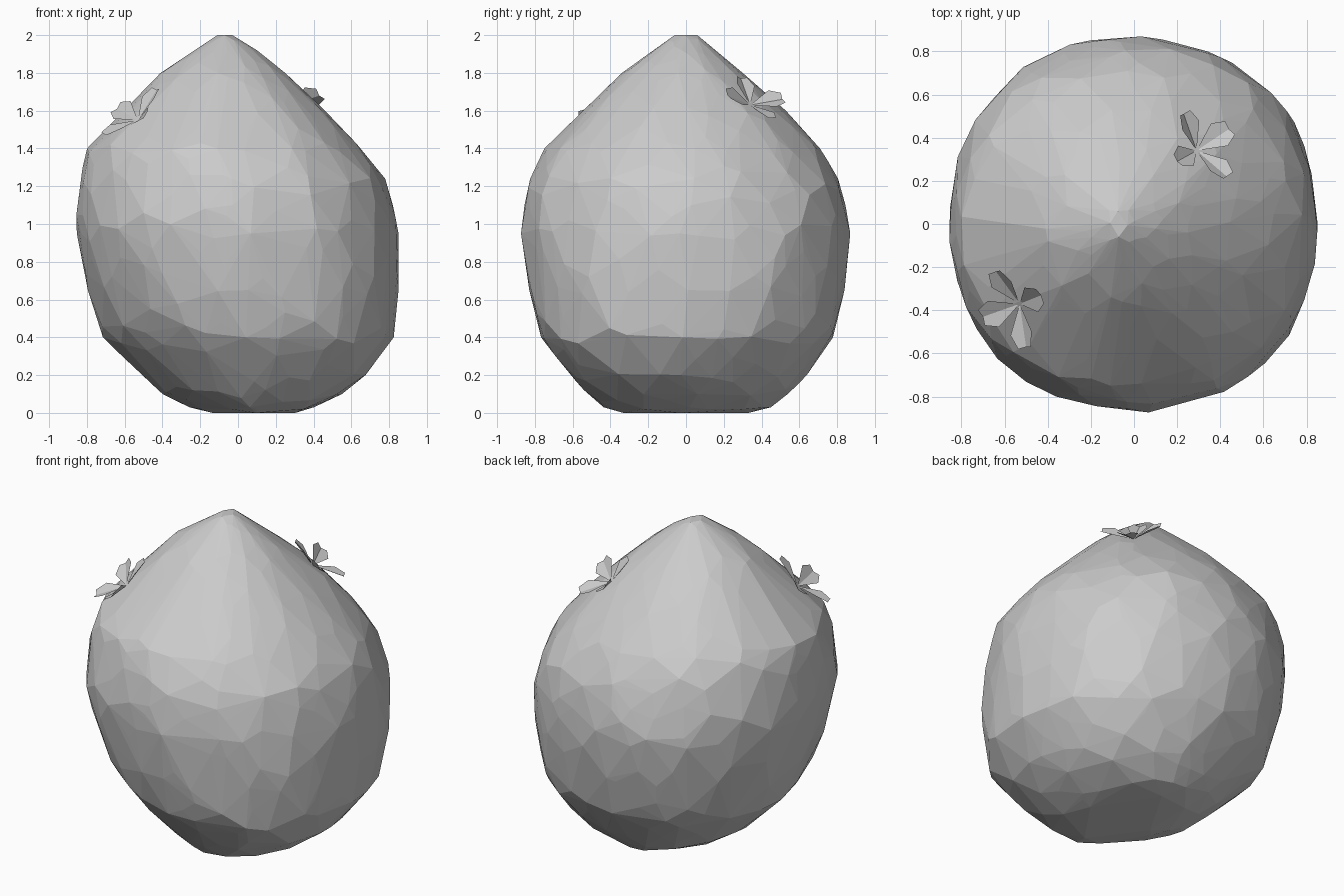
import bpy, bmesh, math, random
from mathutils import Vector

random.seed(7)
cube = bpy.data.objects.get("Cube")
if cube:
    bpy.data.objects.remove(cube, do_unlink=True)


def material(name, value):
    m = bpy.data.materials.new(name)
    m.use_nodes = True
    m.diffuse_color = (value, value, value, 1)
    m.node_tree.nodes["Principled BSDF"].inputs["Base Color"].default_value = (value, value, value, 1)
    return m


stone = material("stone grey", 0.6)


def add_object(name, bm, mat):
    mesh = bpy.data.meshes.new(name)
    bm.to_mesh(mesh)
    bm.free()
    obj = bpy.data.objects.new(name, mesh)
    bpy.context.collection.objects.link(obj)
    mesh.materials.append(mat)
    return obj


# Boulder: height, then the right, left, front and back extents
PROFILE = [
    (0.00, -0.14, 0.30, -0.33, 0.33), (0.03, -0.26, 0.40, -0.44, 0.45),
    (0.10, -0.41, 0.55, -0.52, 0.54), (0.20, -0.51, 0.67, -0.61, 0.64),
    (0.40, -0.72, 0.82, -0.77, 0.78), (0.65, -0.80, 0.848, -0.83, 0.84),
    (0.95, -0.855, 0.85, -0.875, 0.87), (1.10, -0.852, 0.82, -0.855, 0.845),
    (1.24, -0.83, 0.78, -0.825, 0.805), (1.40, -0.80, 0.65, -0.75, 0.71),
    (1.60, -0.58, 0.46, -0.54, 0.53), (1.80, -0.41, 0.25, -0.34, 0.30),
    (1.92, -0.23, 0.10, -0.17, 0.14), (2.00, -0.11, -0.03, -0.06, 0.06),
]


def extents(z):
    for a, b in zip(PROFILE, PROFILE[1:]):
        if z <= b[0]:
            t = (z - a[0]) / (b[0] - a[0])
            return [p + (q - p) * t for p, q in zip(a[1:], b[1:])]
    return PROFILE[-1][1:]


def ring_point(z, angle, scale=1):
    x0, x1, y0, y1 = extents(z)
    c, s = math.cos(angle), math.sin(angle)
    # slightly squared rings, with a low bulge on one corner and a cut on the next
    scale /= (abs(c) ** 2.2 + abs(s) ** 2.2) ** (1 / 2.2)
    low = max(0, 1 - z / 0.9)
    bulge = max(0, math.cos(angle + math.pi / 4)) ** 6
    cut = max(0, math.cos(angle + 3 * math.pi / 4)) ** 6
    scale *= 1 + low * (0.07 * bulge - 0.11 * cut)
    return ((x0 + x1) / 2 + (x1 - x0) / 2 * c * scale,
            (y0 + y1) / 2 + (y1 - y0) / 2 * s * scale, z)


# Scattered points wrapped in a hull give irregular flat facets
bm = bmesh.new()
COUNT = 420
for i in range(COUNT):
    z = 2 * (i + 0.5) / COUNT + random.uniform(-0.03, 0.03)
    angle = i * math.pi * (3 - math.sqrt(5)) + random.uniform(-0.09, 0.09)
    bm.verts.new(ring_point(min(max(z, 0.02), 1.98), angle, random.uniform(0.98, 1.006)))
for row in PROFILE:
    for k in range(4):
        bm.verts.new(ring_point(row[0], k * math.pi / 2 + random.uniform(-0.12, 0.12)))
bmesh.ops.convex_hull(bm, input=bm.verts[:])
loose = [v for v in bm.verts if not v.link_faces]
bmesh.ops.delete(bm, geom=loose, context="VERTS")
bmesh.ops.remove_doubles(bm, verts=bm.verts[:], dist=0.035)
bmesh.ops.recalc_face_normals(bm, faces=bm.faces[:])
add_object("boulder", bm, stone)


# Flowers: each petal is two flat halves folded along a keel
def flower(name, centre, normal, tips):
    bm = bmesh.new()
    c, n = Vector(centre), Vector(normal).normalized()
    for tip in tips:
        d = Vector(tip) - c
        side = d.cross(n).normalized() * d.length
        up = side.cross(d).normalized()
        base, end = bm.verts.new(c), bm.verts.new(c + d)
        for s in (-1, 1):
            wide = bm.verts.new(c + d * 0.68 + side * 0.34 * s + up * 0.02)
            corner = bm.verts.new(c + d * 1.02 + side * 0.2 * s + up * 0.012)
            loop = (base, wide, corner, end)
            bm.faces.new(loop if s > 0 else loop[::-1])
    add_object(name, bm, stone)


flower("front_right_flower", (-0.53, -0.37, 1.55), (-0.6, -0.4, 0.7),
       [(-0.70, -0.43, 1.47), (-0.64, -0.22, 1.61),
        (-0.50, -0.57, 1.56), (-0.43, -0.33, 1.71)])
flower("back_left_flower", (0.29, 0.34, 1.63), (0.5, 0.5, 0.7),
       [(0.23, 0.51, 1.66), (0.44, 0.44, 1.56),
        (0.43, 0.22, 1.68), (0.20, 0.29, 1.77)])
